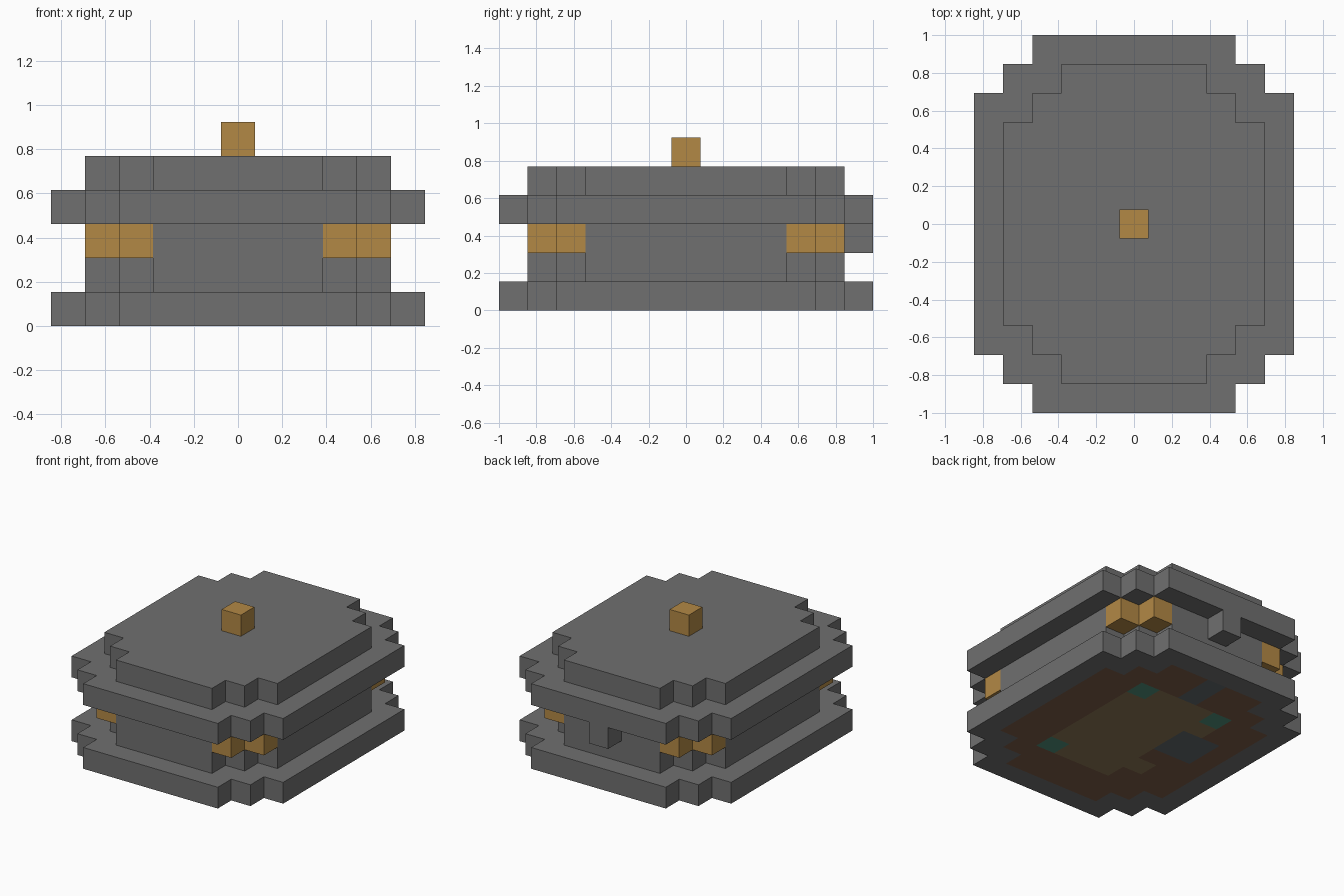
import bpy
import bmesh
from mathutils import Matrix

if "Cube" in bpy.data.objects:
    bpy.data.objects.remove(bpy.data.objects["Cube"], do_unlink=True)

UNIT = 2 / 13          # side of one block
COLS, ROWS = 11, 13    # blocks across x and y


def material(name, rgb):
    mat = bpy.data.materials.new(name)
    mat.use_nodes = True
    color = (*rgb, 1)
    mat.diffuse_color = color
    mat.node_tree.nodes["Principled BSDF"].inputs["Base Color"].default_value = color
    return mat


stone = material("stone grey", (0.16, 0.16, 0.16))
brass = material("warm brass", (0.45, 0.25, 0.06))
brown = material("dark brown", (0.21, 0.11, 0.065))
olive = material("olive tan", (0.27, 0.19, 0.09))
teal = material("teal green", (0.08, 0.28, 0.2))
slate = material("slate grey", (0.125, 0.144, 0.156))


def stepped(x, y, trim):
    """True inside the stepped oval, shrunk by trim blocks on every side."""
    x, y = abs(x) + trim, abs(y) + trim
    return x <= 5 and y <= 6 and x + y <= 9


def underside(x, y):
    """Slot of the painted pattern beneath the base."""
    if not stepped(x, y, 1):
        return 0
    if (x == 0 and y >= 4) or (x in (-2, -3) and y in (0, 1)):
        return 4
    if abs(x) == 2 and abs(y) == 3:
        return 1 if x < 0 and y < 0 else 3
    if abs(y) <= 3 and (-1 <= x <= 2 or (x == -2 and abs(y) == 2)):
        return 2
    return 1


def slab(name, inside, bottom, height, mats, paint=None):
    """Extrude the blocks chosen by inside(x, y) into one solid layer."""
    bm = bmesh.new()
    bmesh.ops.create_grid(bm, x_segments=COLS, y_segments=ROWS, size=0.5,
                          matrix=Matrix.Diagonal((COLS, ROWS, 1, 1)))

    def cell(face):
        c = face.calc_center_median()
        return round(c.x), round(c.y)

    bmesh.ops.delete(bm, geom=[f for f in bm.faces if not inside(*cell(f))],
                     context="FACES")
    top = bmesh.ops.extrude_face_region(bm, geom=bm.faces[:])["geom"]
    bmesh.ops.translate(bm, vec=(0, 0, height),
                        verts=[v for v in top if isinstance(v, bmesh.types.BMVert)])
    bmesh.ops.recalc_face_normals(bm, faces=bm.faces[:])
    if paint:
        for f in bm.faces:
            if f.normal.z < -0.5:
                f.material_index = paint(*cell(f))
    # merge flat areas of one colour
    bmesh.ops.dissolve_limit(bm, angle_limit=0.01, verts=bm.verts[:],
                             edges=bm.edges[:], delimit={"MATERIAL"})
    bmesh.ops.translate(bm, vec=(0, 0, bottom), verts=bm.verts[:])
    bmesh.ops.scale(bm, vec=(UNIT,) * 3, verts=bm.verts[:])
    mesh = bpy.data.meshes.new(name)
    bm.to_mesh(mesh)
    bm.free()
    for mat in mats:
        mesh.materials.append(mat)
    obj = bpy.data.objects.new(name, mesh)
    bpy.context.collection.objects.link(obj)
    return obj


def block(name, x, y, z, mat):
    return slab(name, lambda i, j: (i, j) == (x, y), z, 1, [mat])


# Stepped layers from the ground up
slab("base", lambda x, y: stepped(x, y, 0), 0, 1,
     [stone, brown, olive, teal, slate], underside)
slab("wall", lambda x, y: stepped(x, y, 1), 1, 2, [stone])
slab("rim", lambda x, y: stepped(x, y, 0), 3, 1, [stone])
slab("lid", lambda x, y: stepped(x, y, 1), 4, 1, [stone])

# Brass knob, and the latch block under the rim at the back
block("knob", 0, 0, 5, brass)
block("back_latch", 0, 6, 2, stone)

# Pairs of brass blocks at the four corners
for sx, side in ((1, "left"), (-1, "right")):
    for sy, end in ((-1, "front"), (1, "back")):
        block(f"{end}_{side}_bracket_inner", 3 * sx, 5 * sy, 2, brass)
        block(f"{end}_{side}_bracket_outer", 4 * sx, 4 * sy, 2, brass)
